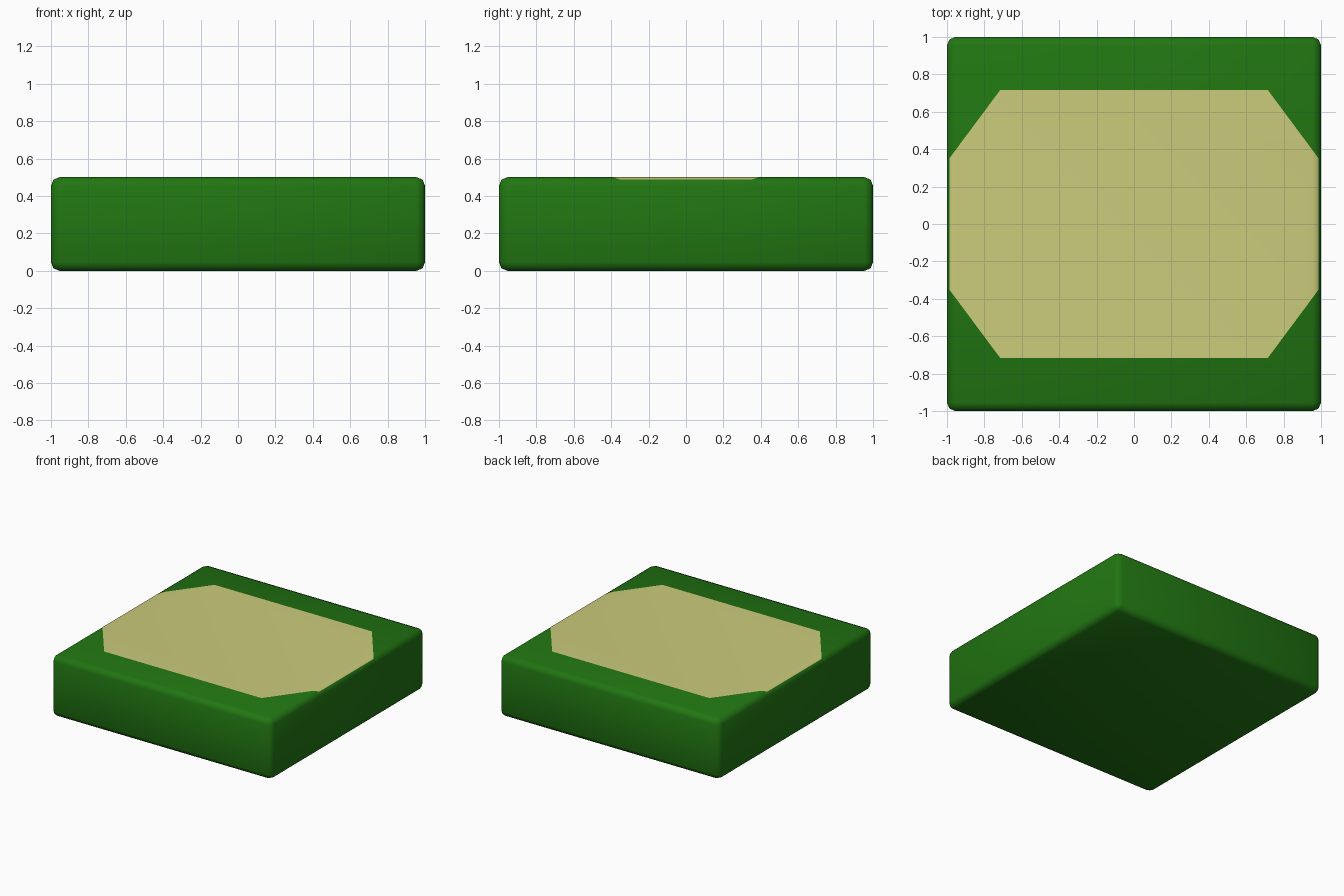
import bpy, bmesh
from mathutils import Vector

if "Cube" in bpy.data.objects:
    bpy.data.objects.remove(bpy.data.objects["Cube"])

HALF, HEIGHT, R = 1.0, 0.5, 0.045


def material(name, rgb):
    m = bpy.data.materials.new(name)
    m.diffuse_color = (*rgb, 1)
    m.use_nodes = True
    m.node_tree.nodes["Principled BSDF"].inputs["Base Color"].default_value = m.diffuse_color
    return m


def rounded_slab():
    bm = bmesh.new()
    bmesh.ops.create_cube(bm, size=1)
    bmesh.ops.scale(bm, vec=(2 * HALF, 2 * HALF, HEIGHT), verts=bm.verts)
    bmesh.ops.translate(bm, vec=(0, 0, HEIGHT / 2), verts=bm.verts)
    bmesh.ops.bevel(bm, geom=bm.edges[:], offset=R, segments=2,
                    profile=0.5, affect='EDGES')
    return bm


def finish(bm, name, mat):
    me = bpy.data.meshes.new(name)
    for f in bm.faces:
        f.smooth = True
    bm.to_mesh(me)
    bm.free()
    me.materials.append(mat)
    ob = bpy.data.objects.new(name, me)
    bpy.context.collection.objects.link(ob)
    return ob


# Green slab with rounded edges
finish(rounded_slab(), "slab", material("green", (0.015, 0.18, 0.006)))

# Tan eight-sided patch: the slab's top skin trimmed by planes
bm = rounded_slab()
edge = 0.987
cuts = [(Vector((0, 0, 0.48)), Vector((0, 0, -1)))]
for s in (-1, 1):
    cuts.append((Vector((0, 0.717 * s, 0)), Vector((0, s, 0))))
    cuts.append((Vector((edge * s, 0, 0)), Vector((s, 0, 0))))
    for t in (-1, 1):
        cuts.append((Vector((0.715 * s, 0.717 * t, 0)),
                     Vector((0.37 * s, 0.275 * t, 0))))
for co, no in cuts:
    bmesh.ops.bisect_plane(bm, geom=bm.verts[:] + bm.edges[:] + bm.faces[:],
                           plane_co=co, plane_no=no, clear_outer=True)
bmesh.ops.translate(bm, vec=(0, 0, 0.001), verts=bm.verts)
finish(bm, "top_patch", material("tan", (0.6, 0.6, 0.2)))
